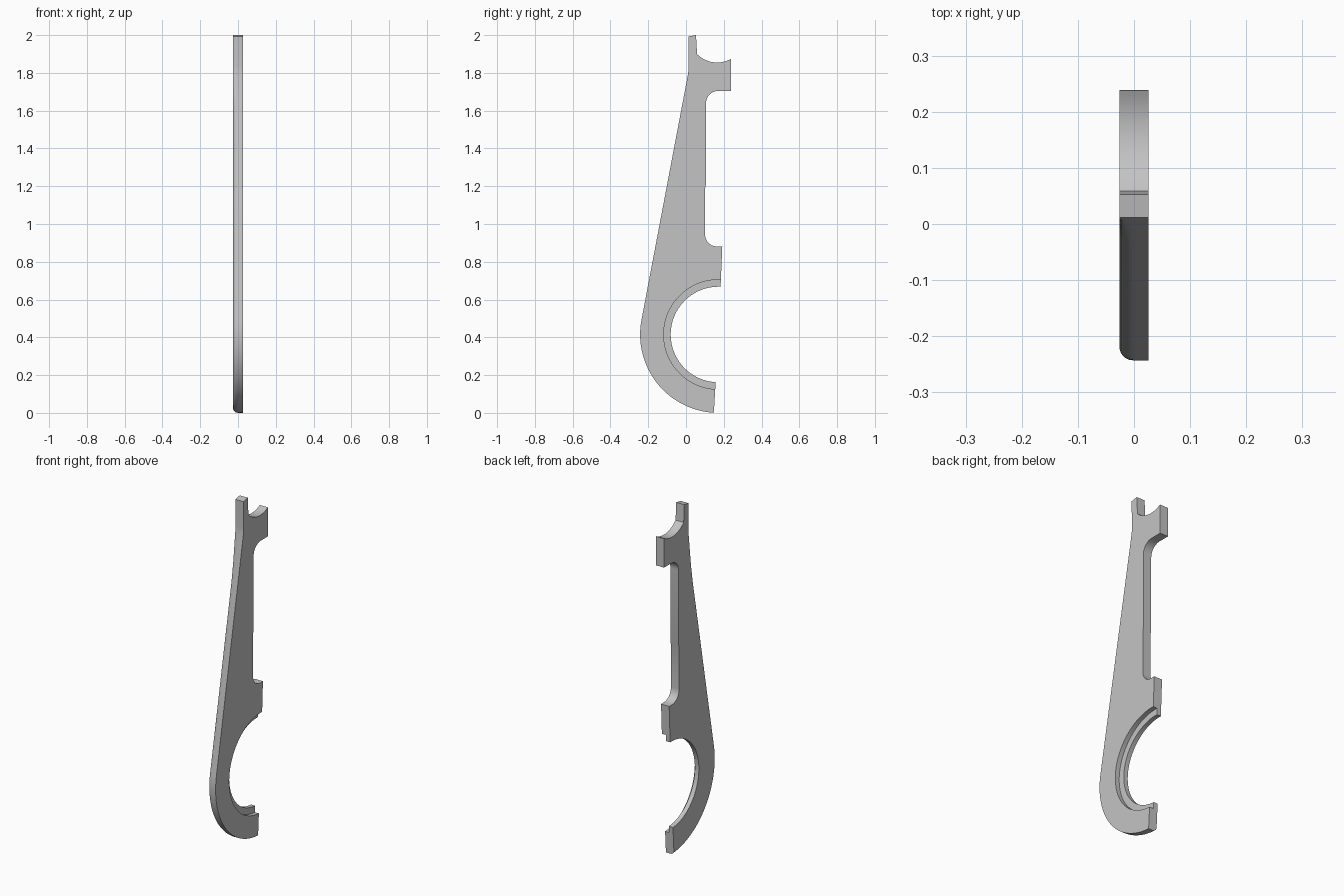
import bpy, bmesh
from math import sin, cos, radians, pi

cube = bpy.data.objects.get("Cube")
if cube:
    bpy.data.objects.remove(cube, do_unlink=True)

HALF = 0.026            # half of the plate thickness
ROUND = 0.024           # rounding along the front edge
CY, CZ = 0.172, 0.415   # centre of the hook
OUTER, BORE, RECESS = 0.415, 0.253, 0.29


def arc(cy, cz, r, start, end, n):
    """Points of an arc in the side plane, angles in degrees."""
    angles = [radians(start + (end - start) * i / n) for i in range(n + 1)]
    return [(cy + r * cos(a), cz + r * sin(a)) for a in angles]


def outline(inset, bore):
    """Side profile; the front edge moves in by inset, the hook has radius bore."""
    pts = arc(CY, CZ, OUTER - inset, 266.6, 169.3, 32)
    # Straight front edge, its rounding fading out towards the top
    y0, z0 = arc(CY, CZ, OUTER, 169.3, 169.3, 1)[0]
    y1, z1 = 0.01, 1.79
    nrm = radians(-10.7)
    for t, w in ((0.8, 1), (0.87, 0.7), (0.94, 0.3), (1, 0)):
        pts.append((y0 + (y1 - y0) * t + inset * w * cos(nrm),
                    z0 + (z1 - z0) * t + inset * w * sin(nrm)))
    # Top prong
    pts += [(0.0135, 1.815), (0.0145, 1.84), (0.012, 1.993),
            (0.053, 2.0), (0.058, 1.91)]
    # Saddle and upper lug
    pts += arc(0.165, 2.005, 0.15, 225, 299, 14)
    pts += [(0.239, 1.873), (0.239, 1.705)]
    pts += arc(0.172, 1.639, 0.066, 90, 180, 10)
    # Back edge and lower lug
    pts += [(0.106, 1.21), (0.101, 1.19)]
    pts += arc(0.166, 0.945, 0.065, 180, 270, 10)
    pts += [(0.192, 0.88)]
    # Hook opening
    pts += arc(CY, CZ, bore, 87.5, 266.6, 48)
    return pts


def make_plate(name, layers):
    """Skin a stack of outlines, given as (x, inset, bore)."""
    bm = bmesh.new()
    rings = [[bm.verts.new((x, y, z)) for y, z in outline(inset, bore)]
             for x, inset, bore in layers]
    for low, high in zip(rings, rings[1:]):
        for i in range(len(low)):
            j = (i + 1) % len(low)
            bm.faces.new((low[i], low[j], high[j], high[i]))
    bm.faces.new(rings[0])
    bm.faces.new(rings[-1])
    bmesh.ops.remove_doubles(bm, verts=bm.verts, dist=0.00005)
    bmesh.ops.recalc_face_normals(bm, faces=bm.faces)
    mesh = bpy.data.meshes.new(name)
    bm.to_mesh(mesh)
    bm.free()
    obj = bpy.data.objects.new(name, mesh)
    bpy.context.collection.objects.link(obj)
    return obj


# Rounded front edge, then the bore, then the wider recess
steps = 6
layers = []
for k in range(steps + 1):
    a = pi / 2 * k / steps
    layers.append((-HALF + ROUND * (1 - cos(a)), ROUND * (1 - sin(a)), BORE))
layers += [(0, 0, BORE), (0, 0, RECESS), (HALF, 0, RECESS)]
plate = make_plate("hook_lever_plate", layers)

# Plain grey metal
grey = bpy.data.materials.new("plain_grey")
grey.use_nodes = True
colour = (0.55, 0.55, 0.55, 1)
grey.diffuse_color = colour
grey.node_tree.nodes["Principled BSDF"].inputs["Base Color"].default_value = colour
plate.data.materials.append(grey)

bpy.ops.object.select_all(action="DESELECT")
plate.select_set(True)
bpy.context.view_layer.objects.active = plate
bpy.ops.object.shade_smooth_by_angle(angle=radians(30))
